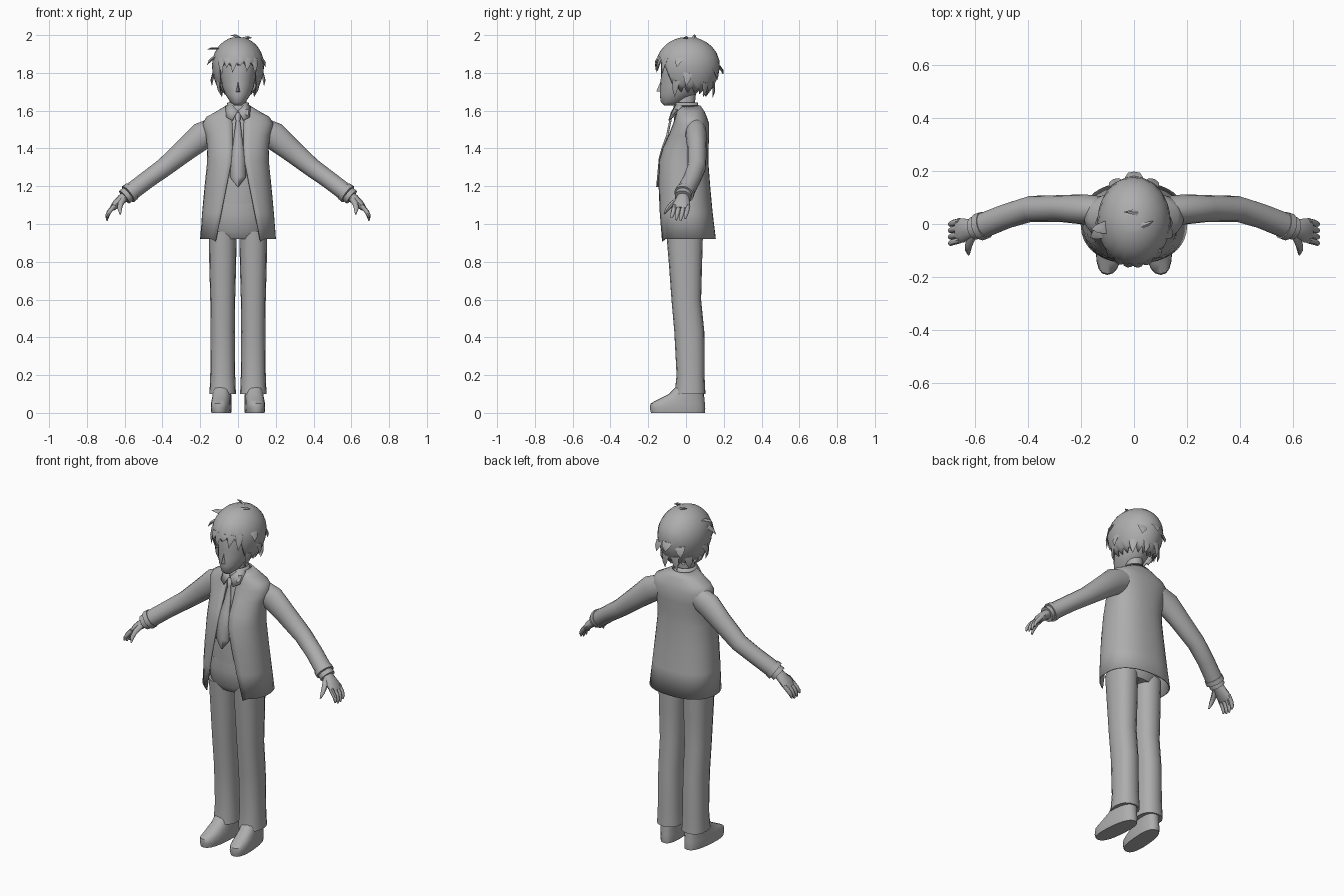
import bpy, bmesh, math
from mathutils import Vector

grey = bpy.data.materials.new("plain_grey")
grey.diffuse_color = (0.42, 0.42, 0.42, 1)


def finish(name, bm, mirror=False, thick=0, angle=45):
    """Turn a bmesh into a shaded object."""
    bmesh.ops.recalc_face_normals(bm, faces=bm.faces[:])
    me = bpy.data.meshes.new(name)
    bm.to_mesh(me)
    bm.free()
    me.materials.append(grey)
    ob = bpy.data.objects.new(name, me)
    bpy.context.collection.objects.link(ob)
    bpy.ops.object.select_all(action='DESELECT')
    ob.select_set(True)
    bpy.context.view_layer.objects.active = ob
    bpy.ops.object.shade_smooth_by_angle(angle=math.radians(angle))
    if thick:
        m = ob.modifiers.new("thickness", 'SOLIDIFY')
        m.thickness, m.offset = thick, 0
    if mirror:
        ob.modifiers.new("mirror", 'MIRROR')
    return ob


def loft(bm, rings, closed=True, caps=True):
    """Bridge rows of points with quads."""
    rows = [[bm.verts.new(p) for p in r] for r in rings]
    n = len(rows[0])
    for a, b in zip(rows, rows[1:]):
        for i in range(n if closed else n - 1):
            j = (i + 1) % n
            bm.faces.new((a[i], a[j], b[j], b[i]))
    if caps and closed:
        bm.faces.new(rows[0])
        bm.faces.new(rows[-1])


def oval(z, rx, yf, yb, xc=0, n=20, p=1.0, start=0.0):
    """Horizontal ring; start > 0 leaves a gap at the front."""
    pts = []
    for i in range(n):
        t = start + (2 * math.pi - 2 * start) * i / (n - 1) if start else 2 * math.pi * i / n
        s, c = math.sin(t), math.cos(t)
        s, c = (math.copysign(abs(v) ** p, v) for v in (s, c))
        pts.append(Vector((xc + rx * s, (yf + yb) / 2 - (yb - yf) / 2 * c, z)))
    return pts


def body(name, rows, mirror=False, xc=0, n=20, p=1.0, shear=0, caps=True):
    bm = bmesh.new()
    rings = [oval(*r, xc=xc, n=n, p=p) for r in rows]
    for r in rings:
        for v in r:
            v.x += shear * v.y
    loft(bm, rings, caps=caps)
    return finish(name, bm, mirror, 0 if caps else 0.005)


def tube(bm, pts, n=12):
    """Tube through (x, y, z, radius across, radius in y)."""
    rings = []
    for i, (x, y, z, ra, rb) in enumerate(pts):
        a, b = pts[max(i - 1, 0)], pts[min(i + 1, len(pts) - 1)]
        t = (Vector(b[:3]) - Vector(a[:3])).normalized()
        u = t.cross(Vector((0, 1, 0))).normalized()
        v = u.cross(t)
        rings.append([Vector((x, y, z)) + u * ra * math.cos(k * math.tau / n)
                      + v * rb * math.sin(k * math.tau / n) for k in range(n)])
    loft(bm, rings)


# Trousers
body("trouser_hips", [(0.92, 0.13, -0.09, 0.08), (0.96, 0.155, -0.12, 0.1),
                      (1.05, 0.16, -0.13, 0.105), (1.11, 0.155, -0.128, 0.1)])
body("trouser_leg", [(0.10, 0.07, -0.06, 0.103), (0.2, 0.066, -0.05, 0.098),
                     (0.43, 0.064, -0.062, 0.097), (0.6, 0.066, -0.077, 0.08),
                     (0.78, 0.071, -0.09, 0.085), (0.96, 0.074, -0.105, 0.09)],
     mirror=True, xc=0.081, n=16, p=0.85)

# Shoes
body("shoe", [(0, 0.05, -0.185, 0.1), (0.025, 0.053, -0.192, 0.102),
              (0.05, 0.052, -0.188, 0.1), (0.07, 0.05, -0.15, 0.098),
              (0.1, 0.048, -0.09, 0.095), (0.15, 0.045, -0.04, 0.09)],
     mirror=True, xc=0.085, n=20, p=0.8, shear=-0.08)

# Shirt
body("shirt", [(1.09, 0.15, -0.128, 0.1), (1.2, 0.155, -0.13, 0.105),
               (1.35, 0.14, -0.125, 0.095), (1.45, 0.14, -0.092, 0.095),
               (1.53, 0.13, -0.065, 0.09), (1.6, 0.06, -0.06, 0.06)])

# Open jacket: height, half width, front, back, half opening
P = 0.85
bm = bmesh.new()
rings = []
for z, rx, yf, yb, gap in [
        (0.92, 0.198, -0.145, 0.155, 0.118), (1.06, 0.187, -0.147, 0.138, 0.088),
        (1.2, 0.174, -0.147, 0.125, 0.06), (1.33, 0.161, -0.142, 0.115, 0.035),
        (1.4, 0.16, -0.122, 0.116, 0.03), (1.47, 0.168, -0.09, 0.12, 0.03),
        (1.53, 0.185, -0.066, 0.12, 0.03), (1.565, 0.165, -0.055, 0.108, 0.034),
        (1.595, 0.11, -0.052, 0.095, 0.045), (1.625, 0.062, -0.045, 0.075, 0.045)]:
    start = math.asin((gap / rx) ** (1 / P))
    rings.append(oval(z, rx, yf, yb, n=33, p=P, start=start))
for k in (0, -1):
    rings[0][k].z -= 0.012
loft(bm, rings, closed=False)
finish("jacket", bm, thick=0.006)

# Sleeves and cuffs
bm = bmesh.new()
tube(bm, [(0.12, 0.05, 1.5, 0.066, 0.054), (0.19, 0.055, 1.467, 0.073, 0.057),
          (0.27, 0.058, 1.4, 0.062, 0.051), (0.39, 0.057, 1.3, 0.05, 0.049),
          (0.48, 0.03, 1.235, 0.047, 0.047), (0.575, -0.008, 1.163, 0.047, 0.048)], 16)
finish("sleeve", bm, True)
bm = bmesh.new()
tube(bm, [(0.562, -0.004, 1.173, 0.051, 0.052), (0.582, -0.011, 1.158, 0.052, 0.053)], 16)
tube(bm, [(0.582, -0.011, 1.158, 0.042, 0.043), (0.602, -0.016, 1.142, 0.043, 0.044)], 16)
finish("cuffs", bm, True, angle=30)

# Hands: palm, four fingers and thumb
bm = bmesh.new()
tube(bm, [(0.585, -0.013, 1.155, 0.028, 0.03), (0.615, -0.018, 1.132, 0.026, 0.036),
          (0.645, -0.024, 1.105, 0.023, 0.046), (0.667, -0.026, 1.08, 0.014, 0.044)])
for k in range(4):
    y, drop = 0.011 - 0.024 * k, (0.01, 0, 0.002, 0.014)[k]
    tube(bm, [(0.655, y, 1.097, 0.013, 0.012), (0.682, y - 0.007, 1.065, 0.012, 0.012),
              (0.692, y - 0.012, 1.04 + drop / 2, 0.01, 0.01),
              (0.694, y - 0.016, 1.018 + drop, 0.004, 0.005)], 8)
tube(bm, [(0.605, -0.035, 1.135, 0.017, 0.016), (0.622, -0.075, 1.105, 0.015, 0.014),
          (0.626, -0.098, 1.08, 0.012, 0.011), (0.623, -0.115, 1.052, 0.004, 0.004)], 8)
finish("hand", bm, True)

# Neck, collar band and collar flaps
body("neck", [(1.55, 0.05, -0.055, 0.05), (1.62, 0.044, -0.055, 0.045),
              (1.71, 0.045, -0.05, 0.055)], n=16)
body("collar_band", [(1.585, 0.068, -0.072, 0.072), (1.642, 0.054, -0.058, 0.06)],
     caps=False)
bm = bmesh.new()
bm.faces.new([bm.verts.new(p) for p in [(0.002, -0.074, 1.598), (0.03, -0.092, 1.548),
                                        (0.062, -0.07, 1.565), (0.066, -0.02, 1.625),
                                        (0.035, -0.05, 1.635)]])
finish("collar_flap", bm, True, 0.005)

# Tie
bm = bmesh.new()
loft(bm, [[Vector((s * w, y + 0.006 * abs(s), z)) for s in (-1, 0, 1)] for z, w, y in
          [(1.59, 0.018, -0.078), (1.545, 0.01, -0.086), (1.47, 0.02, -0.102),
           (1.4, 0.029, -0.127), (1.35, 0.033, -0.141), (1.25, 0.043, -0.15),
           (1.197, 0.002, -0.155)]], closed=False)
finish("tie", bm, thick=0.006)

# Head and nose
body("head", [(1.628, 0.02, -0.115, -0.06), (1.645, 0.04, -0.133, -0.02),
              (1.685, 0.067, -0.139, 0.05), (1.73, 0.085, -0.136, 0.09),
              (1.78, 0.092, -0.133, 0.11), (1.85, 0.1, -0.133, 0.13),
              (1.92, 0.09, -0.105, 0.12), (1.96, 0.05, -0.05, 0.07)], n=24)
bm = bmesh.new()
v = [bm.verts.new(p) for p in [(0, -0.13, 1.765), (0.014, -0.13, 1.698),
                               (-0.014, -0.13, 1.698), (0, -0.157, 1.703)]]
for f in ((0, 1, 3), (1, 2, 3), (2, 0, 3), (0, 2, 1)):
    bm.faces.new([v[i] for i in f])
finish("nose", bm, angle=80)

# Hair cap with a jagged lower edge, higher over the face
N, ROWS = 40, 10


def cap_point(az, z):
    r = (math.sqrt(max(0, 1 - ((z - 1.84) / 0.147) ** 2)) if z > 1.84
         else 1 - 0.42 * ((1.84 - z) / 0.16) ** 2)
    return Vector((0.134 * r * math.sin(az), 0.01 - 0.165 * r * math.cos(az), z))


bm = bmesh.new()
rings = [[] for _ in range(ROWS)]
for i in range(N):
    az = math.tau * i / N
    d = math.degrees(min(az, math.tau - az))
    low = 1.845 if d < 38 else 1.845 - 0.135 * min(1, (d - 38) / 24) - 0.025 * max(0, d - 62) / 118
    low += 0.022 if i % 2 else -0.008
    for k in range(ROWS):
        s = (k + 0.5) / (ROWS - 0.5)
        rings[k].append(cap_point(az, low + (1.985 - low) * math.cos(s * math.pi / 2)))
loft(bm, rings, caps=False)
bm.faces.new([bm.verts.new(p) for p in rings[0]])
bmesh.ops.remove_doubles(bm, verts=bm.verts[:], dist=0.0005)
finish("hair_cap", bm, thick=0.008, angle=60)

# Hair tufts: azimuth in degrees from the front, root height, tip, width
bm = bmesh.new()
tufts = [(180, 1.84, (0, 0.197, 1.79), 0.07), (150, 1.82, (0.08, 0.165, 1.76), 0.06),
         (210, 1.82, (-0.08, 0.165, 1.76), 0.06), (165, 1.75, (0.04, 0.14, 1.665), 0.05),
         (195, 1.75, (-0.04, 0.14, 1.665), 0.05), (130, 1.75, (0.085, 0.09, 1.67), 0.05),
         (230, 1.75, (-0.085, 0.09, 1.67), 0.05), (90, 1.8, (0.138, 0.0, 1.73), 0.05),
         (270, 1.8, (-0.138, 0.0, 1.73), 0.05), (65, 1.76, (0.085, -0.06, 1.672), 0.045),
         (295, 1.76, (-0.085, -0.06, 1.672), 0.045), (75, 1.88, (0.145, -0.05, 1.83), 0.05),
         (285, 1.89, (-0.165, -0.05, 1.84), 0.05), (280, 1.93, (-0.162, -0.02, 1.925), 0.05)]
# Fringe
tufts += [(a, 1.88, (x, y, z), 0.045) for a, x, y, z in
          [(-42, -0.085, -0.13, 1.79), (-24, -0.06, -0.147, 1.825), (-8, -0.03, -0.158, 1.8),
           (8, 0.01, -0.16, 1.835), (24, 0.045, -0.152, 1.805), (42, 0.088, -0.125, 1.79)]]
# Crown wisps
tufts += [(150, 1.983, (-0.04, 0.045, 2.0), 0.025), (60, 1.983, (0.075, 0.012, 1.985), 0.025)]
for a, z, tip, w in tufts:
    root, tip = cap_point(math.radians(a), z), Vector(tip)
    out = (root - Vector((0, 0.01, 1.83))).normalized()
    side = (tip - root).cross(out).normalized() * w / 2
    mid = root.lerp(tip, 0.5) + out * 0.007
    q = [bm.verts.new(p) for p in (root + side, root + out * 0.006, root - side, root - out * 0.012,
                                   mid + side * 0.65, mid + out * 0.005, mid - side * 0.65,
                                   mid - out * 0.012, tip)]
    for i in range(4):
        j = (i + 1) % 4
        bm.faces.new((q[i], q[j], q[4 + j], q[4 + i]))
        bm.faces.new((q[4 + i], q[4 + j], q[8]))
    bm.faces.new(q[:4])
finish("hair_tufts", bm)
